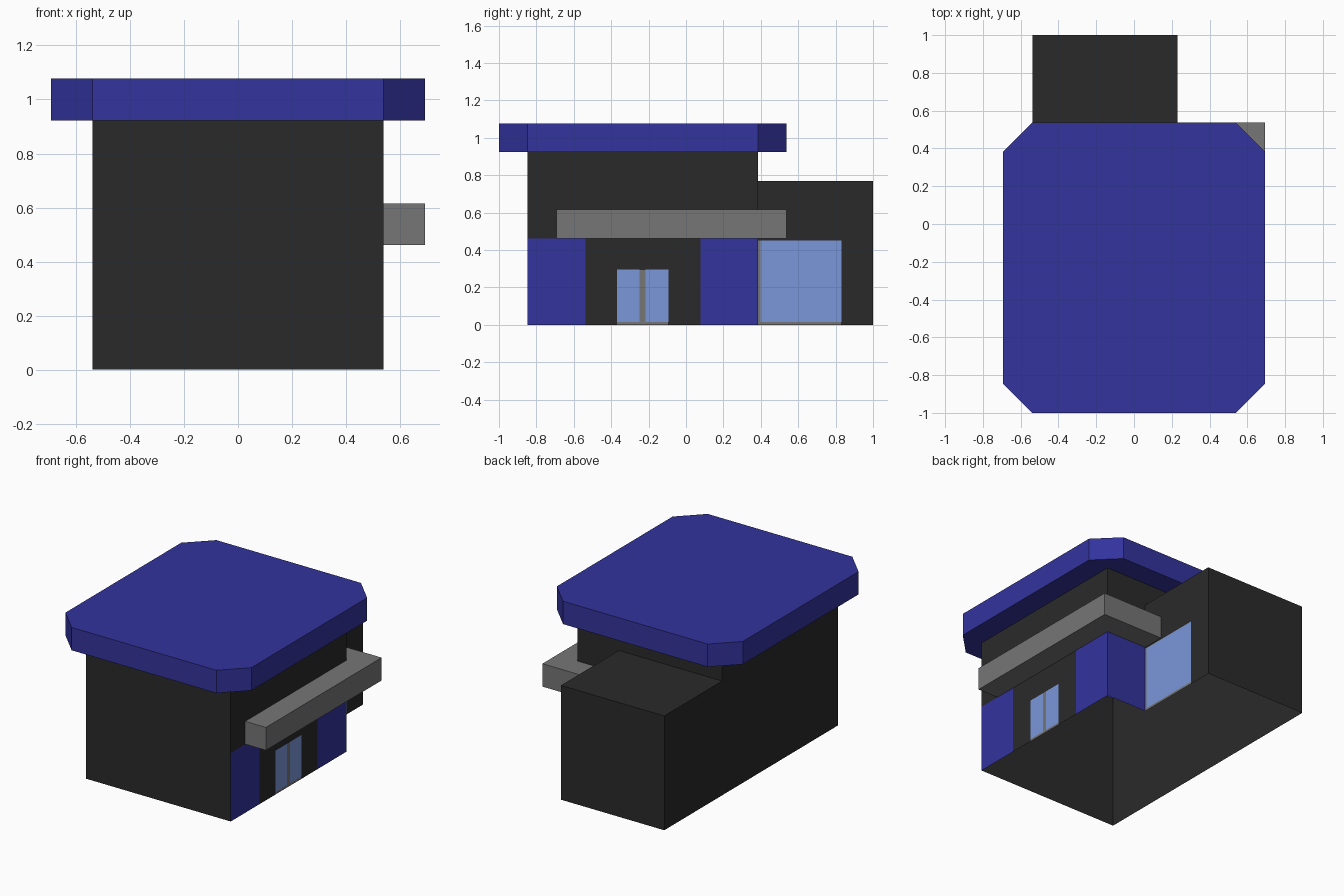
import bpy, bmesh

if "Cube" in bpy.data.objects:
    bpy.data.objects.remove(bpy.data.objects["Cube"])


def material(name, rgb):
    m = bpy.data.materials.new(name)
    m.diffuse_color = (*rgb, 1)
    m.use_nodes = True
    m.node_tree.nodes["Principled BSDF"].inputs["Base Color"].default_value = m.diffuse_color
    return m


BLUE = material("deep blue", (0.033, 0.033, 0.34))
DARK = material("charcoal", (0.023, 0.023, 0.023))
GREY = material("mid grey", (0.18, 0.18, 0.18))
GLASS = material("light blue glass", (0.195, 0.31, 0.70))

U = 2 / 13                                   # building module
W, AX = 3.5 * U, 1.5 * U                     # main and annex right walls
FRONT, BACK, REAR = -5.5 * U, 2.5 * U, 1.0   # wall lines in y
R = 4.5 * U                                  # overhang half width


def finish(bm, name, mats):
    me = bpy.data.meshes.new(name)
    bm.to_mesh(me)
    bm.free()
    for m in mats:
        me.materials.append(m)
    ob = bpy.data.objects.new(name, me)
    bpy.context.collection.objects.link(ob)


def walls(bm, path, z0, z1):
    """Upright faces along a counter-clockwise path, facing outwards."""
    for (xa, ya), (xb, yb) in zip(path, path[1:]):
        bm.faces.new([bm.verts.new(p) for p in
                      ((xa, ya, z0), (xb, yb, z0), (xb, yb, z1), (xa, ya, z1))])


def flat(bm, outline, z, up=True):
    f = bm.faces.new([bm.verts.new((x, y, z)) for x, y in outline])
    f.normal_update()
    if (f.normal.z > 0) != up:
        f.normal_flip()


# Open-bottomed wall shell: main block joined with the lower rear annex
bm = bmesh.new()
walls(bm, [(AX, REAR), (-W, REAR), (-W, BACK)], 0, 5 * U)
walls(bm, [(-W, BACK), (-W, FRONT), (W, FRONT), (W, BACK), (AX, BACK)], 0, 6 * U)
walls(bm, [(AX, BACK), (-W, BACK)], 5 * U, 6 * U)
walls(bm, [(AX, BACK), (AX, REAR)], 0, 5 * U)
flat(bm, [(-W, BACK), (AX, BACK), (AX, REAR), (-W, REAR)], 5 * U)

# Painted areas: wall plane axis, wall position, range along wall, z range, slot
PAINT = [
    (0, W, (FRONT, -W), (0, 3 * U), 1),
    (0, W, (0.5 * U, BACK), (0, 3 * U), 1),
    (1, BACK, (AX, W), (0, 3 * U), 1),
    (0, W, (-0.369, -0.097), (0, 0.294), 2),          # door frame
    (0, W, (-0.370, -0.248), (0.016, 0.295), 3),      # door leaves
    (0, W, (-0.217, -0.094), (0.016, 0.295), 3),
    (0, AX, (BACK, 0.83), (0, 0.452), 2),             # annex window frame
    (0, AX, (0.397, 0.832), (0.016, 0.450), 3),       # annex window
]


def on_wall(f, axis, pos):
    return abs(f.normal[axis]) > 0.9 and abs(f.calc_center_median()[axis] - pos) < 1e-4


bm.normal_update()
for axis, pos, span, zs, slot in PAINT:
    along = 1 - axis
    # cut the wall along the edges of the painted area
    for ax, values in ((along, span), (2, zs)):
        for value in values:
            faces = [f for f in bm.faces if on_wall(f, axis, pos)]
            geom = set(faces)
            for f in faces:
                geom.update(f.edges)
                geom.update(f.verts)
            co, no = [0, 0, 0], [0, 0, 0]
            co[ax], no[ax] = value, 1
            bmesh.ops.bisect_plane(bm, geom=list(geom), dist=1e-5,
                                   plane_co=co, plane_no=no)
    for f in bm.faces:
        c = f.calc_center_median()
        if (on_wall(f, axis, pos) and span[0] < c[along] < span[1]
                and zs[0] < c.z < zs[1]):
            f.material_index = slot
bmesh.ops.remove_doubles(bm, verts=bm.verts[:], dist=1e-5)
finish(bm, "building_walls", [DARK, BLUE, GREY, GLASS])

# Hollow overhanging roof with cut corners
y0, y1 = -1.0, W
rim = [(-W, y0), (W, y0), (R, FRONT), (R, BACK),
       (W, y1), (-W, y1), (-R, BACK), (-R, FRONT)]
corners = [(-W, FRONT), (W, FRONT), (W, BACK), (-W, BACK)]
bm = bmesh.new()
walls(bm, rim + rim[:1], 6 * U, 7 * U)
flat(bm, rim, 7 * U)
for i in range(4):                            # soffit strips and corners
    a, b = rim[2 * i], rim[2 * i + 1]
    flat(bm, [a, b, corners[(i + 1) % 4], corners[i]], 6 * U, False)
    flat(bm, [rim[2 * i - 1], a, corners[i]], 6 * U, False)
bmesh.ops.remove_doubles(bm, verts=bm.verts[:], dist=1e-5)
finish(bm, "roof", [BLUE])

# L-shaped canopy along the right wall and round into the rear corner
plan = [(W, -4.5 * U), (R, -4.5 * U), (R, y1), (AX, y1), (AX, BACK), (W, BACK)]
bm = bmesh.new()
walls(bm, plan[:4], 3 * U, 4 * U)
flat(bm, plan, 4 * U)
flat(bm, plan, 3 * U, False)
bmesh.ops.remove_doubles(bm, verts=bm.verts[:], dist=1e-5)
finish(bm, "canopy", [GREY])
